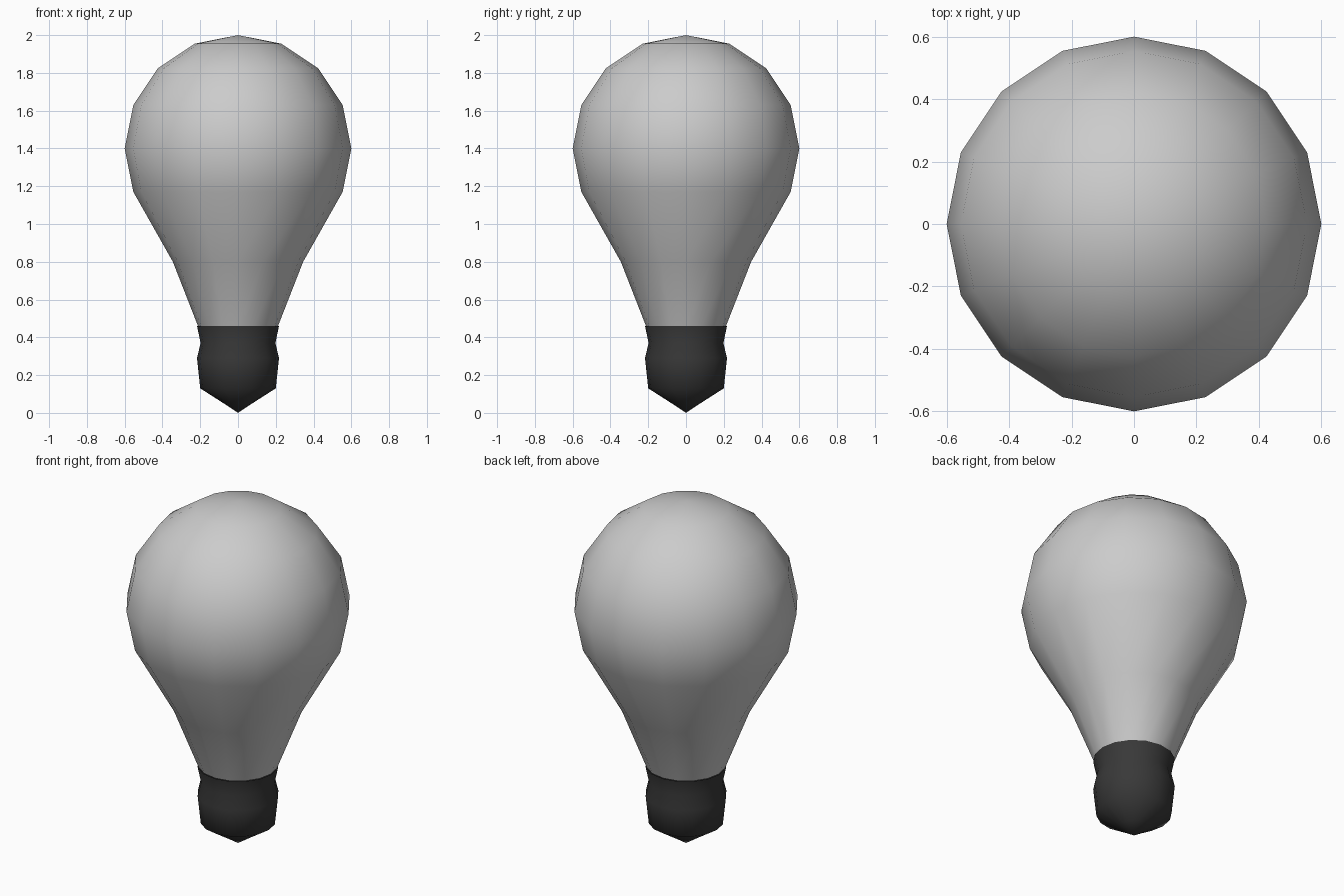
import bpy, bmesh, math

if "Cube" in bpy.data.objects:
    bpy.data.objects.remove(bpy.data.objects["Cube"])

SIDES = 16

def lathe(name, profile, color=None):
    """Spin (radius, z) points, listed bottom to top, around the z axis."""
    bm = bmesh.new()
    rings = []
    for r, z in profile:
        if r == 0:
            rings.append([bm.verts.new((0, 0, z))] * SIDES)
        else:
            rings.append([bm.verts.new((r * math.cos(math.tau * i / SIDES),
                                        r * math.sin(math.tau * i / SIDES), z))
                          for i in range(SIDES)])
    for low, high in zip(rings, rings[1:]):
        for i in range(SIDES):
            j = (i + 1) % SIDES
            quad = [low[i], low[j], high[j], high[i]]
            face = bm.faces.new(list(dict.fromkeys(quad)))
            face.smooth = True
    mesh = bpy.data.meshes.new(name)
    bm.to_mesh(mesh)
    bm.free()
    obj = bpy.data.objects.new(name, mesh)
    bpy.context.collection.objects.link(obj)
    if color:
        mat = bpy.data.materials.new(name + "_dark")
        mat.diffuse_color = color
        mat.use_nodes = True
        mat.node_tree.nodes["Principled BSDF"].inputs["Base Color"].default_value = mat.diffuse_color
        mesh.materials.append(mat)
    return obj

# Glass envelope: tapered neck under a round dome
dome = [(0.6 * math.cos(math.radians(a)), 1.4 + 0.6 * math.sin(math.radians(a)))
        for a in (-22.5, 0, 22.5, 45, 67.5)]
lathe("glass_bulb", [(0.212, 0.46), (0.345, 0.80)] + dome + [(0, 2.0)])

# Dark socket cap: pinched collar, ending in a contact tip
lathe("socket_cap", [(0, 0), (0.075, 0.05), (0.2, 0.13), (0.217, 0.29),
                     (0.198, 0.37), (0.217, 0.46)], (0.04, 0.04, 0.04, 1))
